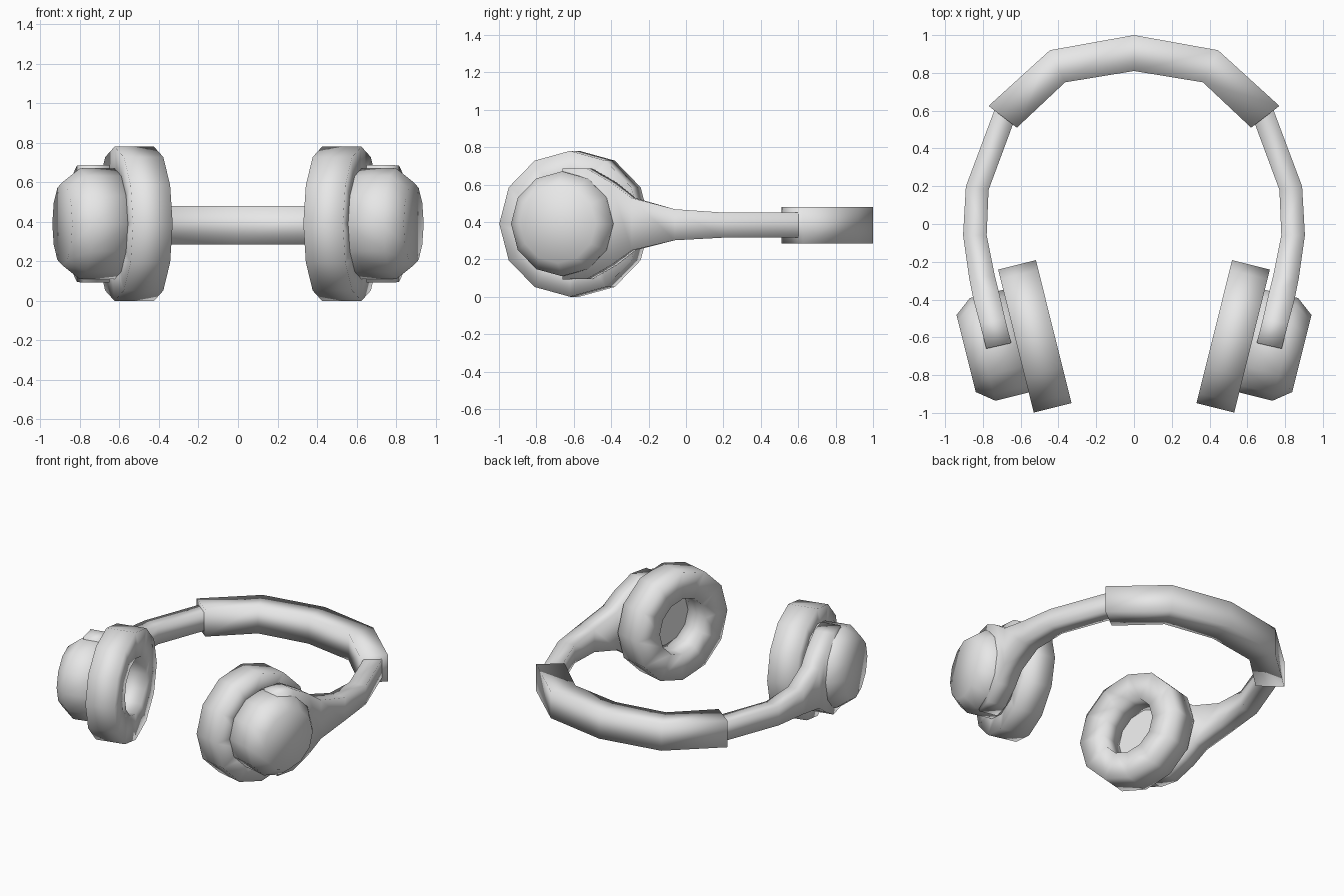
import bpy, bmesh
from math import sin, cos, pi, radians
from mathutils import Vector

if "Cube" in bpy.data.objects:
    bpy.data.objects.remove(bpy.data.objects["Cube"], do_unlink=True)

grey = bpy.data.materials.new("light_grey")
grey.use_nodes = True
grey.diffuse_color = (0.8, 0.8, 0.8, 1)
grey.node_tree.nodes["Principled BSDF"].inputs["Base Color"].default_value = (0.8, 0.8, 0.8, 1)

# Ear axis: points outward from the head, turned slightly to the front
TILT = radians(14)
CENTRE = Vector((0.525, -0.595, 0.39))
AXIS = Vector((cos(TILT), -sin(TILT), 0))
SIDE = Vector((sin(TILT), cos(TILT), 0))
UP = Vector((0, 0, 1))
SIDES = 12


def finish(name, bm, mirror=True, smooth=True):
    bmesh.ops.recalc_face_normals(bm, faces=bm.faces)
    mesh = bpy.data.meshes.new(name)
    bm.to_mesh(mesh)
    bm.free()
    mesh.materials.append(grey)
    for face in mesh.polygons:
        face.use_smooth = smooth
    ob = bpy.data.objects.new(name, mesh)
    bpy.context.collection.objects.link(ob)
    if mirror:
        ob.modifiers.new("both_sides", "MIRROR")
        ob.modifiers["both_sides"].use_mirror_merge = False
    return ob


def bridge(bm, a, b):
    n = len(a)
    for i in range(n):
        j = (i + 1) % n
        bm.faces.new((a[i], a[j], b[j], b[i]))


def turned(name, profile, closed, smooth=True):
    """Revolve (radius, distance) points about the ear axis."""
    bm = bmesh.new()
    rings = []
    for r, t in profile:
        angles = [2 * pi * k / SIDES for k in range(SIDES)]
        rings.append([bm.verts.new(CENTRE + AXIS * t + (SIDE * cos(a) + UP * sin(a)) * r)
                      for a in angles])
    for a, b in zip(rings, rings[1:]):
        bridge(bm, a, b)
    if closed:
        bridge(bm, rings[-1], rings[0])
    else:
        bm.faces.new(rings[0])
        bm.faces.new(rings[-1])
    return finish(name, bm, smooth=smooth)


def loft(name, sections, mirror):
    """Join four-sided sections given as outer xy, inner xy, mid height, half height."""
    bm = bmesh.new()
    rings = []
    for (ox, oy), (ix, iy), z, h in sections:
        corners = ((ox, oy, z - h), (ox, oy, z + h), (ix, iy, z + h), (ix, iy, z - h))
        rings.append([bm.verts.new(c) for c in corners])
    for a, b in zip(rings, rings[1:]):
        bridge(bm, a, b)
    bm.faces.new(rings[0])
    bm.faces.new(rings[-1])
    return finish(name, bm, mirror)


# Ear cushions: square-section rings, softened by smooth shading
turned("ear_cushions", [(0.39, -0.103), (0.39, 0.103), (0.2, 0.103), (0.2, -0.103)], True)

# Flat plates at the bottom of the cushion openings
turned("speaker_plates", [(0.22, 0.075), (0.22, 0.083)], False, smooth=False)

# Outer ear cups with a chamfered outer rim
turned("ear_cups", [(0.28, 0.085), (0.28, 0.285), (0.21, 0.375)], False)

# Arms: slim at the band, fanning out into the yoke behind each cup
loft("arms", [
    ((0.715, 0.65), (0.615, 0.58), 0.383, 0.067),
    ((0.74, 0.6), (0.64, 0.53), 0.383, 0.067),
    ((0.89, 0.2), (0.77, 0.18), 0.383, 0.067),
    ((0.905, -0.06), (0.78, -0.06), 0.385, 0.083),
    ((0.872, -0.29), (0.738, -0.27), 0.388, 0.14),
    ((0.85, -0.40), (0.713, -0.37), 0.39, 0.22),
    ((0.815, -0.53), (0.683, -0.50), 0.39, 0.295),
    ((0.782, -0.66), (0.65, -0.63), 0.39, 0.297),
], True)

# Headband: padded arc in four straight runs
half = [((0.77, 0.625), (0.62, 0.51)), ((0.445, 0.92), (0.365, 0.75))]
arc = half + [((0, 1.0), (0, 0.81))]
arc += [((-o[0], o[1]), (-i[0], i[1])) for o, i in reversed(half)]
loft("headband", [(o, i, 0.383, 0.097) for o, i in arc], False)
